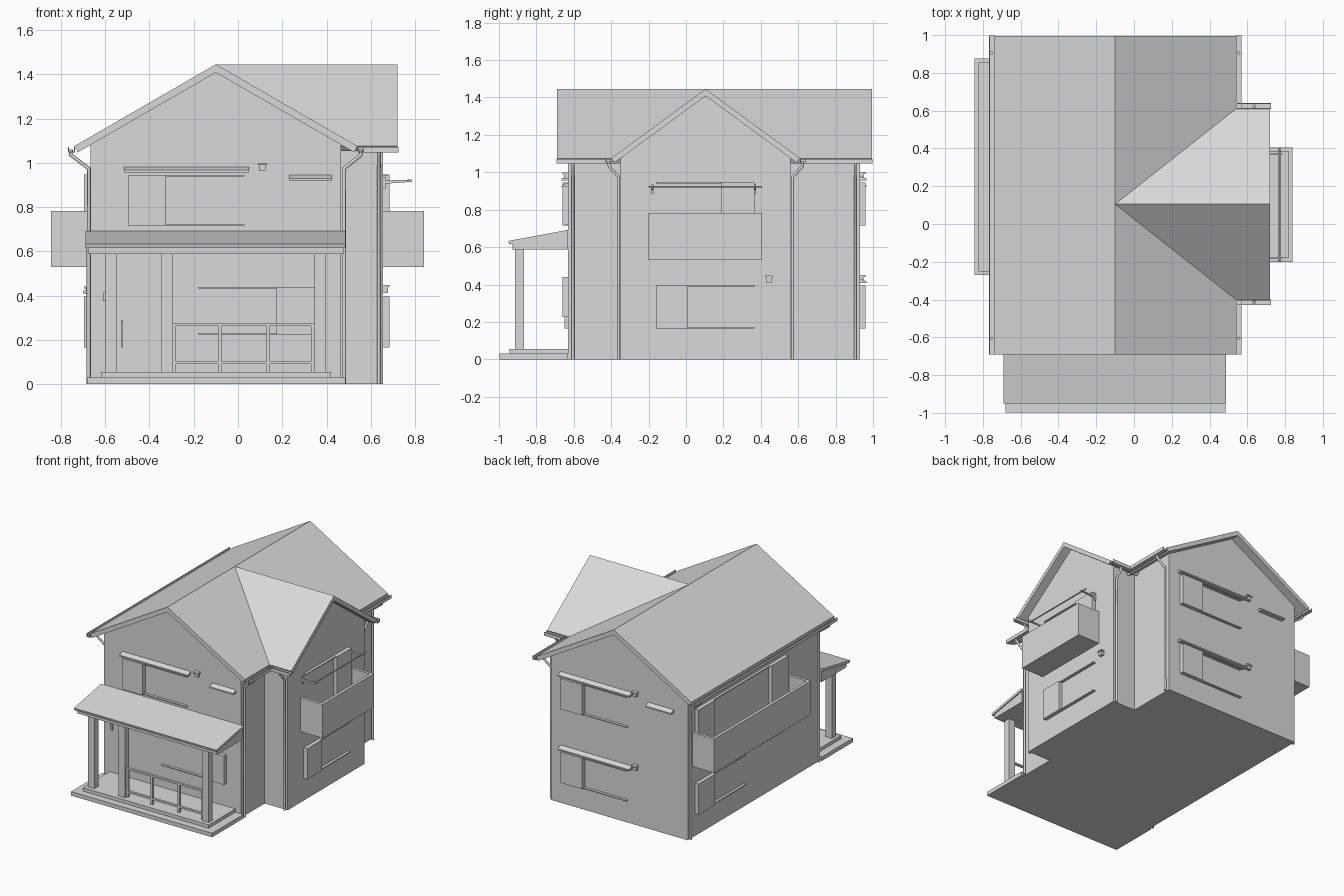
import bpy, bmesh, math
from mathutils import Vector

if "Cube" in bpy.data.objects:
    bpy.data.objects.remove(bpy.data.objects["Cube"])

grey = bpy.data.materials.new("light_grey")
grey.diffuse_color = (0.7, 0.7, 0.7, 1)
grey.use_nodes = True
grey.node_tree.nodes["Principled BSDF"].inputs["Base Color"].default_value = grey.diffuse_color


def add(name, mesh):
    ob = bpy.data.objects.new(name, mesh)
    bpy.context.scene.collection.objects.link(ob)
    mesh.materials.clear()
    mesh.materials.append(grey)
    return ob


def prism(name, profile, a, b, place):
    """Extrude a 2D profile from a to b; place(p, q, t) gives the 3D point."""
    bm = bmesh.new()
    lo = [bm.verts.new(place(p, q, a)) for p, q in profile]
    hi = [bm.verts.new(place(p, q, b)) for p, q in profile]
    n = len(profile)
    bm.faces.new(lo)
    bm.faces.new(hi[::-1])
    for i in range(n):
        j = (i + 1) % n
        bm.faces.new((lo[i], hi[i], hi[j], lo[j]))
    bmesh.ops.recalc_face_normals(bm, faces=bm.faces)
    me = bpy.data.meshes.new(name)
    bm.to_mesh(me)
    bm.free()
    return add(name, me)


def along_y(p, q, t): return (p, t, q)
def along_x(p, q, t): return (t, p, q)


def box(name, x, y, z):
    prof = [(x[0], z[0]), (x[1], z[0]), (x[1], z[1]), (x[0], z[1])]
    return prism(name, prof, y[0], y[1], along_y)


def tube(name, points, r=0.009):
    cu = bpy.data.curves.new(name, 'CURVE')
    cu.dimensions = '3D'
    cu.bevel_depth = r
    cu.bevel_resolution = 1
    cu.use_fill_caps = True
    sp = cu.splines.new('POLY')
    sp.points.add(len(points) - 1)
    for s, p in zip(sp.points, points):
        s.co = (*p, 1)
    tmp = bpy.data.objects.new(name + "_path", cu)
    me = bpy.data.meshes.new_from_object(tmp)
    bpy.data.objects.remove(tmp)
    add(name, me)


# Main dimensions
RX, RY, TOP, EAVE = -0.10, 0.105, 1.445, 1.075
L, R, F, B, W = -0.665, 0.467, -0.63, 0.93, 0.655


def house_profile(c, half, slope):
    z = TOP - 0.02
    e = z - half * slope
    return [(c - half, 0), (c + half, 0), (c + half, e), (c, z), (c - half, e)]


def roof_profile(c, half, slope, t=0.037):
    dx, dz = 0.016 * slope / 0.577, 0.028
    e = TOP - half * slope
    u = TOP - t
    h = half - dx
    return [(c, TOP), (c + half, e), (c + h, u - h * slope), (c, u),
            (c - h, u - h * slope), (c - half, e)]


SM, SW = (TOP - EAVE) / 0.64, (TOP - EAVE) / 0.505
# Walls and roofs
prism("main_walls", house_profile(RX, 0.566, SM), F, B, along_y)
prism("wing_walls", house_profile(RY, 0.455, SW), 0.0, W, along_x)
prism("main_roof", roof_profile(RX, 0.64, SM), -0.69, 0.995, along_y)
prism("wing_roof", roof_profile(RY, 0.505, SW), RX, 0.72, along_x)


# Gutters: open channels
def gutter(name, c, a, b, place):
    p = [(-.015, 1.072), (-.015, 1.046), (.015, 1.046), (.015, 1.072),
         (.011, 1.072), (.011, 1.05), (-.011, 1.05), (-.011, 1.072)]
    prism(name, [(c + u, z) for u, z in p], a, b, place)


gutter("left_gutter", -0.752, -0.692, 0.997, along_y)
gutter("right_gutter_front", 0.555, -0.692, -0.40, along_y)
gutter("right_gutter_back", 0.555, 0.61, 0.997, along_y)
gutter("wing_gutter_front", RY - 0.52, 0.54, 0.725, along_x)
gutter("wing_gutter_back", RY + 0.52, 0.54, 0.725, along_x)

# Downspouts
for tag, y in (("front", -0.605), ("back", 0.905)):
    for side, gx, wx in (("left", -0.755, L - 0.01), ("right", 0.555, R + 0.013)):
        tube(f"{side}_{tag}_downspout",
             [(gx, y, 1.06), (gx, y, 1.035), (wx, y, 0.975), (wx, y, 0.0)])
for tag, s in (("front", -1), ("back", 1)):
    tube(f"wing_{tag}_downspout",
         [(0.636, RY + s * 0.52, 1.06), (0.636, RY + s * 0.515, 1.03),
          (0.636, RY + s * 0.465, 0.975), (0.636, RY + s * 0.465, 0.0)])

# Porch
box("porch_step", (-0.68, 0.485), (-0.998, F), (0, 0.03))
box("porch_floor", (-0.62, 0.42), (-0.945, F), (0.03, 0.055))
prism("porch_roof", [(-0.95, 0.633), (F, 0.692), (F, 0.672), (-0.945, 0.615)],
      -0.69, 0.486, along_x)
prism("porch_beam", [(-0.928, 0.588), (F, 0.588), (F, 0.68), (-0.928, 0.625)],
      -0.678, 0.478, along_x)
for i, x in enumerate((-0.572, -0.32, 0.372)):
    box(f"porch_post_{i}", (x - 0.026, x + 0.026), (-0.915, -0.867), (0.05, 0.60))
for z in (0.09, 0.262):
    box("porch_rail", (-0.30, 0.35), (-0.9, -0.882), (z, z + 0.013))
for x in (-0.288, -0.083, 0.137, 0.338):
    box("porch_rail_post", (x - 0.008, x + 0.008), (-0.9, -0.882), (0.055, 0.27))

# Wall fittings: u runs along the wall, d is the distance out from it
WALLS = {"front": lambda d, z, u: (u, F - d, z), "back": lambda d, z, u: (u, B + d, z),
         "left": lambda d, z, u: (L - d, u, z), "right": lambda d, z, u: (W + d, u, z)}


def plate(wall, name, u0, u1, d, z0, z1, d0=-0.005):
    prism(f"{wall}_{name}", [(d0, z0), (d, z0), (d, z1), (d0, z1)], u0, u1, WALLS[wall])


def awning(wall, u0, u1, z):
    prism(f"{wall}_awning", [(-.005, z), (.035, z), (.035, z + .01), (-.005, z + .026)],
          u0, u1, WALLS[wall])


def vent(wall, u, z):
    plate(wall, "vent", u - 0.015, u + 0.015, 0.022, z, z + 0.028)
    plate(wall, "vent_hood", u - 0.02, u + 0.02, 0.03, z + 0.026, z + 0.037)


def window(wall, box_u, end, z0, z1):
    """Shutter box from box_u[0] to box_u[1], thin tracks on to end."""
    plate(wall, "shutter_box", min(box_u), max(box_u), 0.03, z0, z1)
    for z in (z0, z1 - 0.007):
        a, b = sorted((box_u[1], end))
        plate(wall, "shutter_track", a, b, 0.02, z, z + 0.007)


window("front", (-0.495, -0.325), 0.03, 0.715, 0.945)
awning("front", -0.515, 0.05, 0.957)
vent("front", 0.11, 0.963)
awning("front", 0.23, 0.425, 0.92)
window("front", (0.345, 0.175), -0.18, 0.225, 0.44)
plate("front", "intercom", -0.61, -0.59, 0.012, 0.375, 0.415)
plate("front", "door_handle", -0.527, -0.519, 0.02, 0.165, 0.29)

for dz in (0, 0.55):
    window("back", (0.365, 0.185), -0.17, 0.165 + dz, 0.395 + dz)
    awning("back", 0.385, -0.205, 0.407 + dz)
    vent("back", -0.24, 0.415 + dz)
awning("back", -0.34, -0.55, 0.92)

window("right", (-0.16, 0.01), 0.365, 0.165, 0.395)
vent("right", 0.442, 0.412)
window("right", (0.365, 0.19), -0.16, 0.56, 0.948)

window("left", (0.845, 0.65), 0.27, 0.165, 0.395)
vent("left", 0.22, 0.405)
awning("left", -0.12, 0.13, 0.41)
window("left", (0.845, 0.65), 0.27, 0.56, 0.948)
window("left", (-0.22, -0.02), 0.27, 0.56, 0.948)


# Balconies: a floor and three parapets
def balcony(wall, u0, u1, d, t=0.022):
    plate(wall, "balcony_floor", u0, u1, d, 0.53, 0.56)
    plate(wall, "balcony_front", u0, u1, d, 0.555, 0.782, d - t)
    plate(wall, "balcony_side_a", u0, u0 + t, d - t, 0.555, 0.782)
    plate(wall, "balcony_side_b", u1 - t, u1, d - t, 0.555, 0.782)


balcony("right", -0.20, 0.405, 0.185)
balcony("left", -0.27, 0.875, 0.18)

# Laundry pole with arms on the right balcony
tube("laundry_pole", [(0.77, -0.20, 0.922), (0.77, 0.405, 0.922)], 0.005)
for u in (-0.18, 0.368):
    plate("right", "pole_bracket", u - 0.005, u + 0.005, 0.012, 0.885, 0.935)
    prism("pole_arm", [(0, 0.905), (0.13, 0.914), (0.13, 0.924), (0, 0.92)],
          u - 0.004, u + 0.004, WALLS["right"])
